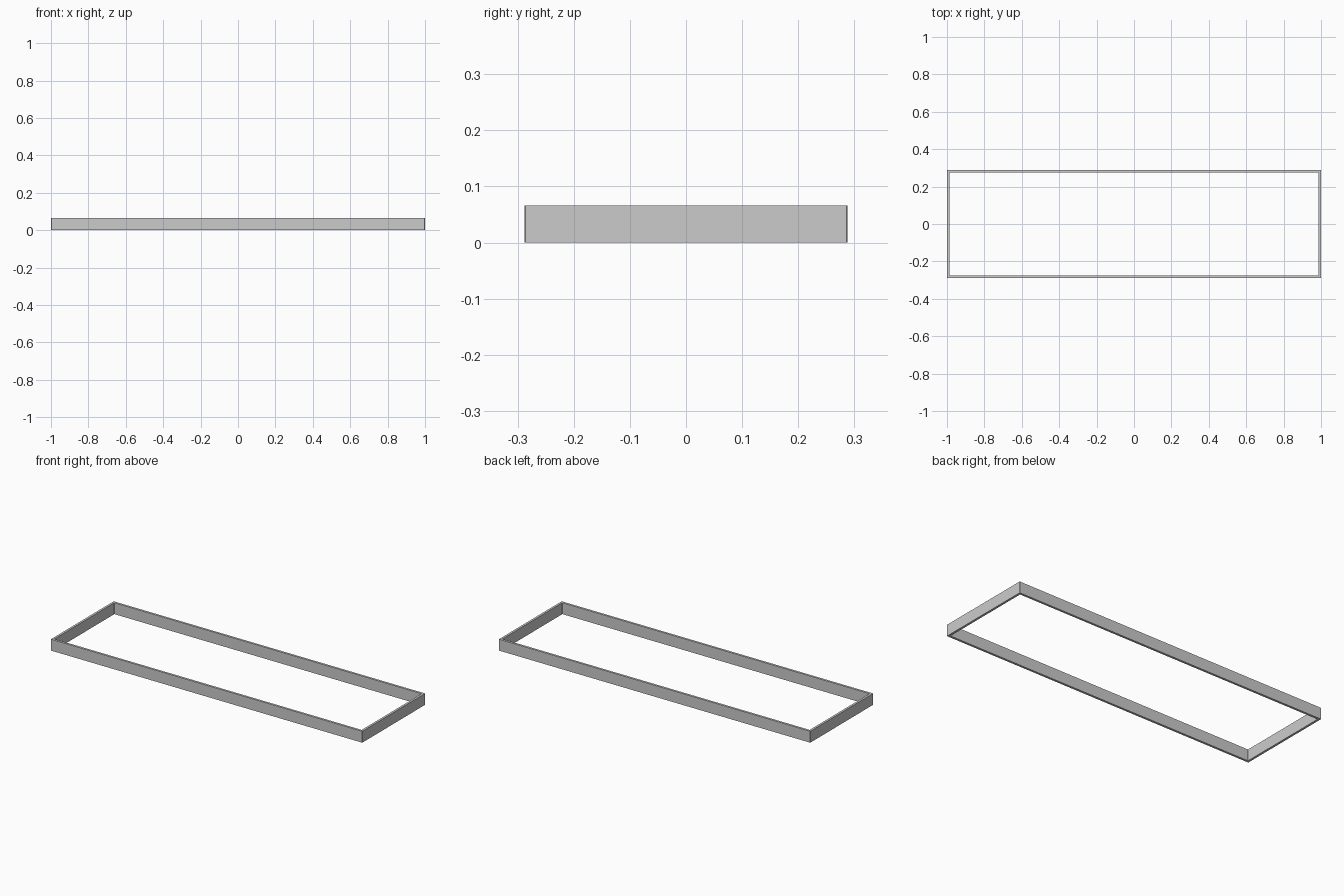
import bpy, bmesh

if "Cube" in bpy.data.objects:
    bpy.data.objects.remove(bpy.data.objects["Cube"])

HX, HY, H, T, C = 1.0, 0.288, 0.066, 0.013, 0.002


def loop(hx, hy, c):
    # rectangle outline with tiny chamfered corners
    return [(hx - c, -hy), (hx, -hy + c), (hx, hy - c), (hx - c, hy),
            (-hx + c, hy), (-hx, hy - c), (-hx, -hy + c), (-hx + c, -hy)]


# Rectangular open frame: outer and inner outlines joined, then extruded up
bm = bmesh.new()
outer = [bm.verts.new((x, y, 0)) for x, y in loop(HX, HY, C)]
inner = [bm.verts.new((x, y, 0)) for x, y in loop(HX - T, HY - T, C)]
n = len(outer)
for i in range(n):
    j = (i + 1) % n
    bm.faces.new((outer[i], outer[j], inner[j], inner[i]))
ext = bmesh.ops.extrude_face_region(bm, geom=bm.faces[:])
top = [v for v in ext["geom"] if isinstance(v, bmesh.types.BMVert)]
bmesh.ops.translate(bm, verts=top, vec=(0, 0, H))
# keep the underside closed
bm.edges.ensure_lookup_table()
open_edges = [e for e in bm.edges if e.is_boundary]
if open_edges:
    bmesh.ops.bridge_loops(bm, edges=open_edges)
bmesh.ops.recalc_face_normals(bm, faces=bm.faces)

mesh = bpy.data.meshes.new("rectangular_frame")
bm.to_mesh(mesh)
bm.free()
bpy.context.collection.objects.link(bpy.data.objects.new("rectangular_frame", mesh))
